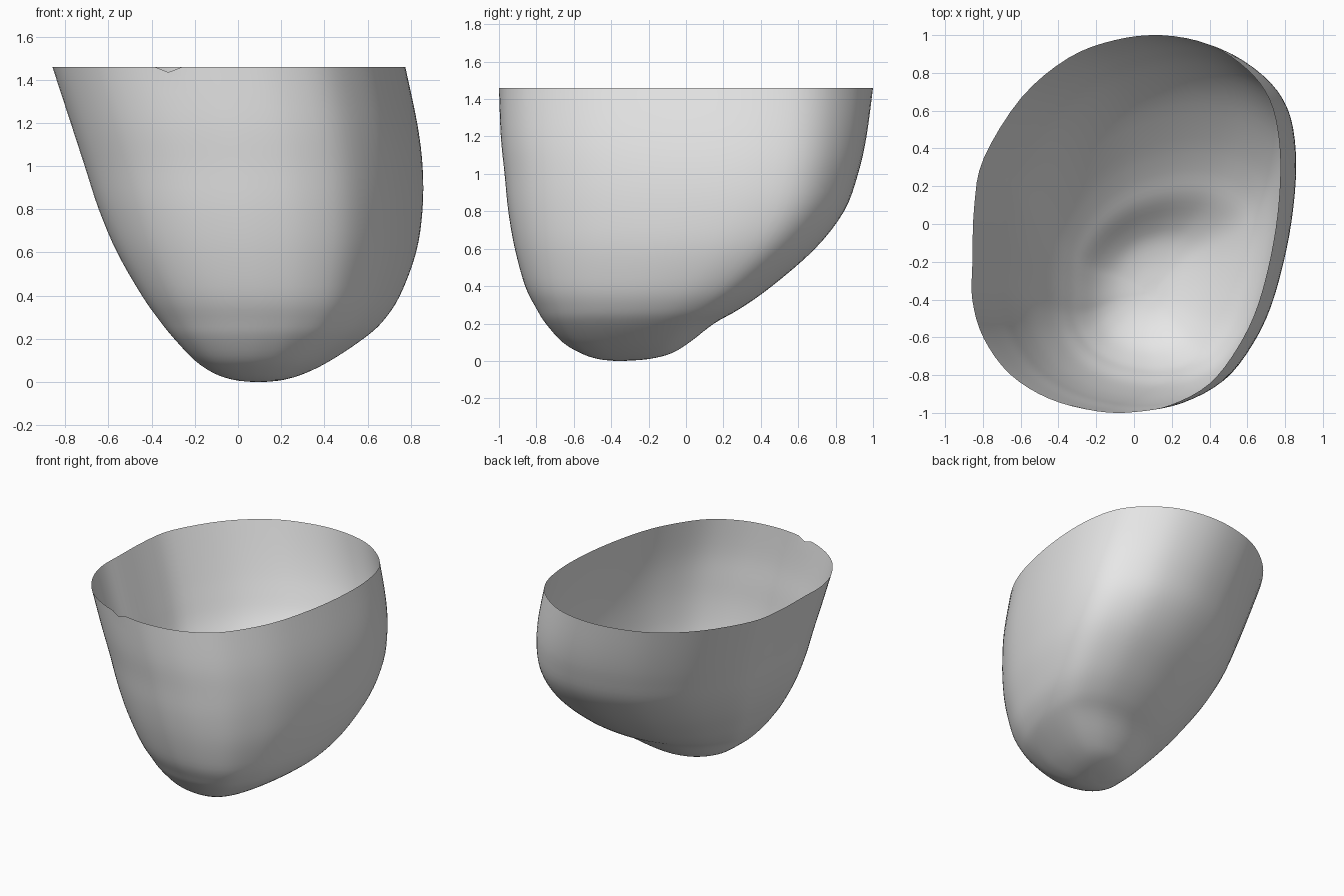
import bpy
import bmesh
from mathutils import Vector

default_cube = bpy.data.objects.get("Cube")
if default_cube:
    bpy.data.objects.remove(default_cube, do_unlink=True)

# Rim outline seen from above, counter-clockwise from the left side
RIM = [(-.86, -.2), (-.86, -.4), (-.8, -.6), (-.66, -.79), (-.45, -.92),
       (-.2, -.985), (0, -.99), (.2, -.95), (.4, -.84), (.55, -.65),
       (.66, -.42), (.74, -.1), (.775, .2), (.77, .45), (.72, .66),
       (.6, .82), (.4, .95), (.15, 1), (-.1, .975), (-.35, .88),
       (-.6, .67), (-.8, .35), (-.85, .1)]

# Wall levels from rim to base: height, left, right, front, back
LEVELS = [(1.46, -.86, .775, -1, 1), (1.2, -.775, .83, -.99, .965),
          (1, -.71, .855, -.97, .92), (.8, -.645, .855, -.95, .845),
          (.6, -.56, .825, -.915, .69), (.4, -.445, .75, -.86, .46),
          (.28, -.36, .67, -.8, .29), (.2, -.295, .58, -.75, .15),
          (.1, -.2, .43, -.66, .02), (.04, -.11, .31, -.56, -.08),
          (.01, -.02, .21, -.47, -.2), (0, .07, .12, -.38, -.33)]
STEPS = 4


def smooth_path(points, closed):
    """Catmull-Rom interpolation through points of any dimension."""
    pts = [Vector(p) for p in points]
    n = len(pts)

    def pick(i):
        return pts[i % n] if closed else pts[max(0, min(n - 1, i))]

    result = []
    for i in range(n if closed else n - 1):
        a, b, c, d = (pick(i + k) for k in (-1, 0, 1, 2))
        for s in range(STEPS):
            t = s / STEPS
            result.append(b + (c - a) * t / 2
                          + (a * 2 - b * 5 + c * 4 - d) * t * t / 2
                          + (b * 3 - a - c * 3 + d) * t ** 3 / 2)
    if not closed:
        result.append(pts[-1])
    return result


def fit_unit(points):
    """Scale an outline so that it exactly fills the square from -1 to 1."""
    lo = [min(p[k] for p in points) for k in (0, 1)]
    hi = [max(p[k] for p in points) for k in (0, 1)]
    return [Vector([2 * (p[k] - lo[k]) / (hi[k] - lo[k]) - 1 for k in (0, 1)])
            for p in points]


def section(outline, depth):
    """Push out the back left lobe as the wall goes down."""
    push = .14 * min(1, depth)
    return fit_unit([p + Vector((1, 1)) * push * max(0, (p.x + p.y) / 2) ** 2
                     for p in outline])


def make_material(name, color):
    mat = bpy.data.materials.new(name)
    mat.use_nodes = True
    mat.diffuse_color = color
    mat.node_tree.nodes["Principled BSDF"].inputs["Base Color"].default_value = color
    return mat


# Loft the open shell through the levels
outline = fit_unit(smooth_path(RIM, True))
levels = [[z, Vector(box)] for z, *box in LEVELS]
bm = bmesh.new()
rings = []
for z, left, right, front, back in smooth_path(LEVELS, False):
    ring = []
    for p in section(outline, LEVELS[0][0] - z):
        x = (left + right) / 2 + p.x * (right - left) / 2
        y = (front + back) / 2 + p.y * (back - front) / 2
        ring.append(bm.verts.new((x, y, max(0, z))))
    rings.append(ring)
for upper, lower in zip(rings, rings[1:]):
    for i in range(len(upper)):
        j = (i + 1) % len(upper)
        bm.faces.new((upper[i], lower[i], lower[j], upper[j]))
bm.faces.new(reversed(rings[-1]))

# Small chip in the front of the rim
chip = min(rings[0], key=lambda v: abs(v.co.x + .3) + (v.co.y > 0))
chip.co.z -= .025
bmesh.ops.recalc_face_normals(bm, faces=bm.faces)

mesh = bpy.data.meshes.new("cup_shell")
bm.to_mesh(mesh)
bm.free()
mesh.materials.append(make_material("plain grey", (.8, .8, .8, 1)))
shell = bpy.data.objects.new("cup_shell", mesh)
bpy.context.collection.objects.link(shell)

# Smooth shading over the whole shell
bpy.context.view_layer.objects.active = shell
shell.select_set(True)
bpy.ops.object.shade_smooth_by_angle()
